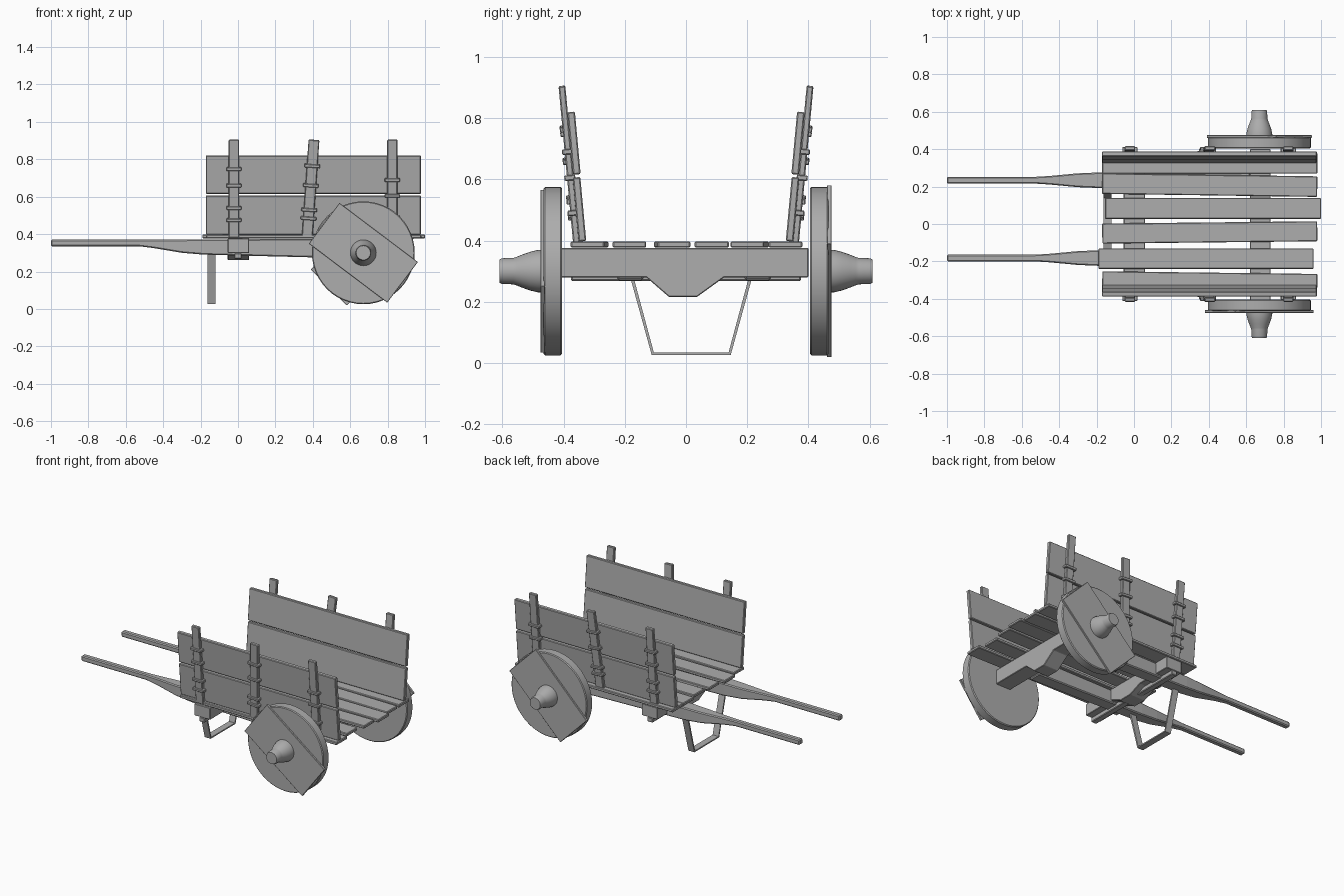
import bpy, bmesh, math
from mathutils import Matrix, Vector

old = bpy.data.objects.get("Cube")
if old:
    bpy.data.objects.remove(old)

wood = bpy.data.materials.new("grey_wood")
wood.use_nodes = True
grey = (0.42, 0.42, 0.42, 1)
wood.diffuse_color = grey
wood.node_tree.nodes["Principled BSDF"].inputs["Base Color"].default_value = grey


def finish(name, bm, bevel=0.0, smooth=False):
    """Turn a bmesh into a named object."""
    bmesh.ops.recalc_face_normals(bm, faces=bm.faces)
    mesh = bpy.data.meshes.new(name)
    bm.to_mesh(mesh)
    bm.free()
    mesh.materials.append(wood)
    ob = bpy.data.objects.new(name, mesh)
    bpy.context.collection.objects.link(ob)
    if bevel:
        mod = ob.modifiers.new("worn_edges", "BEVEL")
        mod.width = bevel
        mod.segments = 1
    if smooth:
        bpy.ops.object.select_all(action="DESELECT")
        ob.select_set(True)
        bpy.context.view_layer.objects.active = ob
        bpy.ops.object.shade_smooth_by_angle(angle=math.radians(35))
    return ob


def box(name, size, loc, rot=(0, 0, 0), bevel=0.004):
    bm = bmesh.new()
    bmesh.ops.create_cube(bm, size=1)
    bmesh.ops.scale(bm, vec=size, verts=bm.verts)
    ob = finish(name, bm, bevel)
    ob.location = loc
    ob.rotation_euler = [math.radians(a) for a in rot]
    return ob


def prism(name, outline, x0, x1, bevel=0.003):
    """Extrude a (y, z) outline along x."""
    bm = bmesh.new()
    face = bm.faces.new([bm.verts.new((x0, y, z)) for y, z in outline])
    ext = bmesh.ops.extrude_face_region(bm, geom=[face])
    moved = [g for g in ext["geom"] if isinstance(g, bmesh.types.BMVert)]
    bmesh.ops.translate(bm, vec=(x1 - x0, 0, 0), verts=moved)
    return finish(name, bm, bevel)


def lathe(name, profile, loc, side, steps=32):
    """Spin a (radius, y) profile about the wheel axis."""
    bm = bmesh.new()
    verts = [bm.verts.new((r, side * y, 0)) for r, y in profile]
    edges = [bm.edges.new(pair) for pair in zip(verts, verts[1:])]
    bmesh.ops.spin(bm, geom=verts + edges, cent=(0, 0, 0), axis=(0, 1, 0),
                   angle=math.tau, steps=steps)
    bmesh.ops.remove_doubles(bm, verts=bm.verts, dist=0.0001)
    ob = finish(name, bm, smooth=True)
    ob.location = loc
    return ob


def beam(name, x0, x1, y0, y1, top, bottom, drop):
    """Cross beam with a deeper middle."""
    outline = [(y0, top), (y1, top), (y1, bottom), (0.125, bottom),
               (0.035, drop), (-0.055, drop), (-0.13, bottom), (y0, bottom)]
    return prism(name, outline, x0, x1)


def shaft(name, y):
    """Tapered shaft lofted through rectangular sections."""
    sections = [(-1, 0.018, 0.335, 0.37), (-0.53, 0.018, 0.335, 0.37),
                (-0.45, 0.023, 0.325, 0.37), (-0.3, 0.037, 0.3, 0.37),
                (-0.18, 0.042, 0.29, 0.372), (0.62, 0.043, 0.27, 0.375)]
    bm = bmesh.new()
    rings = [[bm.verts.new((x, y + sy * w, z)) for sy, z in
              ((-1, lo), (1, lo), (1, hi), (-1, hi))] for x, w, lo, hi in sections]
    for a, b in zip(rings, rings[1:]):
        for i in range(4):
            j = (i + 1) % 4
            bm.faces.new((a[i], a[j], b[j], b[i]))
    bm.faces.new(rings[0])
    bm.faces.new(rings[-1])
    return finish(name, bm, 0.006)


# Floor planks: middle y, width, start x, end x, turn
planks = [(0.325, 0.11, -0.17, 0.98, 0), (0.208, 0.11, -0.17, 0.98, -0.8),
          (0.084, 0.112, -0.155, 1.0, 0), (-0.045, 0.107, -0.17, 0.98, 0.6),
          (-0.185, 0.11, -0.19, 0.96, 0), (-0.315, 0.11, -0.17, 0.98, -0.7)]
for i, (y, w, x0, x1, turn) in enumerate(planks):
    box(f"floor_plank_{i + 1}", (x1 - x0, w, 0.02), ((x0 + x1) / 2, y, 0.387), (0, 0, turn))

# Frame under the floor
shaft("left_shaft", 0.234)
shaft("right_shaft", -0.182)
beam("axle_beam", 0.62, 0.73, -0.408, 0.4, 0.376, 0.28, 0.215)
beam("front_cross_beam", -0.055, 0.06, -0.375, 0.375, 0.376, 0.298, 0.262)
box("front_cross_rod", (0.04, 0.75, 0.03), (0, 0, 0.283))

# Bent strap stand
outer = [(-0.185, 0.29), (-0.112, 0.026), (0.146, 0.026), (0.219, 0.29)]
inner = [(0.208, 0.29), (0.139, 0.034), (-0.105, 0.034), (-0.174, 0.29)]
prism("stand", outer + inner, -0.163, -0.12, 0)

# Side panels, stakes and ties: stake x, lean, width, tie heights
stakes = [(-0.022, 0, 0.055, (0.748, 0.66, 0.54, 0.475)),
          (0.388, 4, 0.058, (0.765, 0.66, 0.53, 0.485)),
          (0.825, 0, 0.055, (0.69, 0.605, 0.49))]
TILT = 5.3
slope = math.tan(math.radians(TILT))
for s, side in ((1, "left"), (-1, "right")):
    box(f"{side}_lower_board", (1.15, 0.025, 0.21), (0.403, s * 0.348, 0.502), (-s * TILT, 0, 0))
    box(f"{side}_upper_board", (1.15, 0.025, 0.205), (0.403, s * 0.366, 0.718), (-s * TILT, 0, 0))
    for n, (x, lean, w, heights) in enumerate(stakes):
        box(f"{side}_stake_{n + 1}", (w, 0.022, 0.525), (x, s * 0.381, 0.643), (-s * TILT, lean, 0))
        for k, z in enumerate(heights):
            dz = z - 0.643
            loc = (x + dz * math.tan(math.radians(lean)), s * (0.383 + dz * slope), z)
            box(f"{side}_tie_{n + 1}_{k + 1}", (w + 0.026, 0.036, 0.018), loc,
                (-s * TILT, lean, 0), 0.003)

# Wheels: solid disc, wide outer board and turned hub
disc = [(0, 0.405), (0.27, 0.405), (0.275, 0.41), (0.275, 0.46), (0.27, 0.465), (0, 0.465)]
hub = [(0, 0.46), (0.07, 0.46), (0.069, 0.485), (0.063, 0.51), (0.054, 0.535),
       (0.046, 0.555), (0.043, 0.565), (0.042, 0.6), (0.038, 0.61), (0, 0.61)]
for s, side, turn in ((1, "left", -45), (-1, "right", 37)):
    centre = (0.67, 0, 0.3)
    lathe(f"{side}_wheel", disc, centre, s, 48)
    lathe(f"{side}_hub", hub, centre, s)
    box(f"{side}_wheel_board", (0.525, 0.016, 0.272), (0.67, s * 0.468, 0.3), (0, turn, 0), 0.002)
